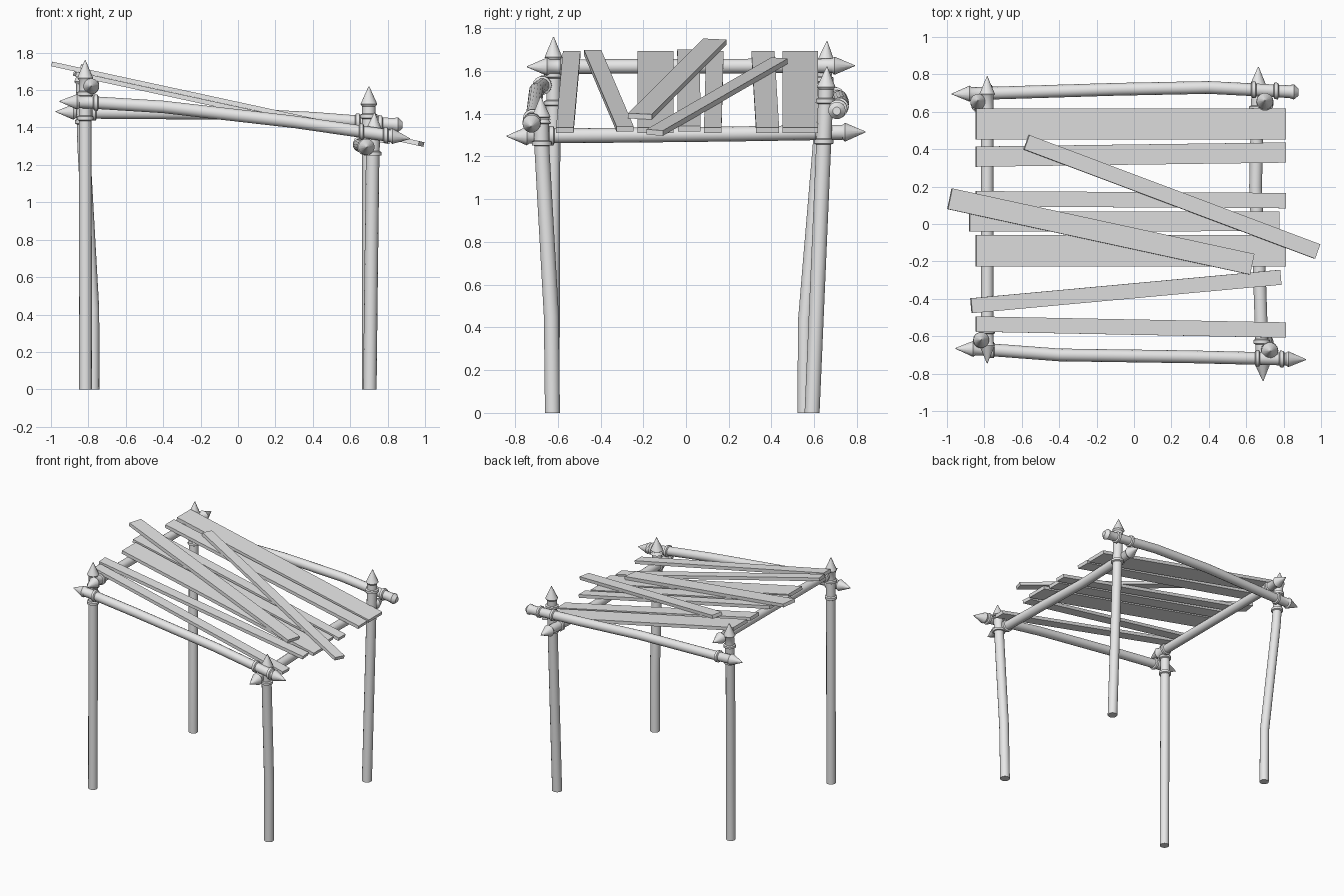
import bpy, bmesh, math
from mathutils import Matrix, Vector

cube = bpy.data.objects.get("Cube")
if cube:
    bpy.data.objects.remove(cube, do_unlink=True)

SIDES = 14
TIP = 0.095

wood = bpy.data.materials.new("plain_grey")
wood.use_nodes = True
grey = (0.8, 0.8, 0.8, 1)
wood.diffuse_color = grey
wood.node_tree.nodes["Principled BSDF"].inputs["Base Color"].default_value = grey


def finish(name, bm, smooth):
    bmesh.ops.recalc_face_normals(bm, faces=bm.faces)
    mesh = bpy.data.meshes.new(name)
    bm.to_mesh(mesh)
    bm.free()
    mesh.materials.append(wood)
    obj = bpy.data.objects.new(name, mesh)
    bpy.context.collection.objects.link(obj)
    if smooth:
        bpy.ops.object.select_all(action='DESELECT')
        obj.select_set(True)
        bpy.context.view_layer.objects.active = obj
        bpy.ops.object.shade_smooth_by_angle(angle=math.radians(35))


def point_on(path, axis, t):
    """Point of a bent path where its main axis reaches t."""
    for a, b in zip(path, path[1:]):
        if t <= b[axis]:
            break
    return a.lerp(b, (t - a[axis]) / (b[axis] - a[axis]))


def pole(name, axis, path, r, collars, start="point", end="point"):
    """Bent round pole with raised lashing collars and carved ends."""
    path = [Vector(p) for p in path]
    lo, hi = path[0][axis], path[-1][axis]
    ends = {"point": [(0, 0.002), (TIP, r * 1.25), (TIP + 0.012, r)],
            "blunt": [(0, r * 0.55), (0.025, r * 1.2), (0.05, r)],
            "flat": [(0, r)]}
    rings = [(lo + d, s) for d, s in ends[start]]
    rings += [(hi - d, s) for d, s in ends[end]]
    rings += [(p[axis], r) for p in path[1:-1]]
    for c in collars:
        rings += [(c - 0.014, r), (c - 0.009, r * 1.3),
                  (c + 0.009, r * 1.3), (c + 0.014, r)]
    rings.sort()
    bm = bmesh.new()
    previous = None
    for t, radius in rings:
        centre = point_on(path, axis, t)
        loop = []
        for i in range(SIDES):
            angle = math.tau * i / SIDES
            offset = Vector((0, 0, 0))
            offset[(axis + 1) % 3] = radius * math.cos(angle)
            offset[(axis + 2) % 3] = radius * math.sin(angle)
            loop.append(bm.verts.new(centre + offset))
        if previous:
            for i in range(SIDES):
                j = (i + 1) % SIDES
                bm.faces.new((previous[i], previous[j], loop[j], loop[i]))
        else:
            bm.faces.new(loop[::-1])
        previous = loop
    bm.faces.new(previous)
    finish(name, bm, True)


def roof_height(x):
    return 1.668 - 0.2165 * (x + 0.785)


def plank(name, a, b, width, lift=0.0):
    """Flat board between two end points, lying on the sloping roof."""
    a = Vector((a[0], a[1], roof_height(a[0]) + lift))
    b = Vector((b[0], b[1], roof_height(b[0]) + lift))
    along = (b - a).normalized()
    # board stays in the roof plane
    up = Vector((0.2165, 0, 1)).normalized()
    side = up.cross(along)
    turn = Matrix((along, side, up)).transposed().to_4x4()
    size = Matrix.Diagonal(((b - a).length, width, 0.025, 1))
    bm = bmesh.new()
    bmesh.ops.create_cube(bm, size=1,
                          matrix=Matrix.Translation((a + b) / 2) @ turn @ size)
    finish(name, bm, False)


# Upright posts
pole("front_right_post", 2, [(-0.815, -0.625, 0), (-0.817, -0.62, 1.76)],
     0.034, [1.45, 1.58], "flat")
pole("back_right_post", 2,
     [(-0.775, 0.555, 0), (-0.776, 0.557, 0.43), (-0.825, 0.63, 1.3),
      (-0.835, 0.66, 1.74)], 0.034, [1.43, 1.56], "flat")
pole("front_left_post", 2,
     [(0.705, -0.625, 0), (0.71, -0.63, 0.45), (0.72, -0.675, 1.25),
      (0.73, -0.68, 1.48)], 0.036, [1.26, 1.365], "flat")
pole("back_left_post", 2, [(0.7, 0.59, 0), (0.7, 0.66, 1.62)],
     0.036, [1.27, 1.46], "flat")

# Cross beams under the planks
pole("high_beam", 1, [(-0.785, -0.745, 1.62), (-0.785, 0.79, 1.625)],
     0.034, [-0.575, 0.6])
pole("low_beam", 1,
     [(0.69, -0.84, 1.295), (0.67, -0.25, 1.3), (0.65, 0.2, 1.305),
      (0.665, 0.84, 1.315)], 0.035, [-0.63, 0.62])

# Sloping side beams
pole("front_beam", 0,
     [(-0.955, -0.665, 1.54), (-0.8, -0.67, 1.535), (-0.4, -0.7, 1.51),
      (0.3, -0.71, 1.43), (0.92, -0.725, 1.34)], 0.034, [-0.76, 0.66, 0.79])
pole("back_beam", 0,
     [(-0.975, 0.695, 1.485), (-0.75, 0.7, 1.48), (-0.1, 0.72, 1.475),
      (0.4, 0.73, 1.45), (0.88, 0.705, 1.413)], 0.034, [-0.77, 0.64, 0.76],
     end="blunt")

# Roof boards, back to front
boards = [(-0.845, 0.535, 0.81, 0.535, 0.167),
          (-0.845, 0.36, 0.81, 0.382, 0.108),
          (-0.845, 0.135, 0.81, 0.125, 0.082),
          (-0.88, 0.012, 0.775, 0.015, 0.106),
          (-0.845, -0.142, 0.81, -0.142, 0.168),
          (-0.87, -0.437, 0.783, -0.285, 0.08),
          (-0.845, -0.535, 0.81, -0.567, 0.082)]
for i, (x0, y0, x1, y1, w) in enumerate(boards):
    plank("roof_plank_%d" % (i + 1), (x0, y0), (x1, y1), w)

# Loose boards lying across the roof
plank("loose_plank_wide", (-0.985, 0.135), (0.63, -0.215), 0.113, 0.026)
plank("loose_plank_narrow", (-0.575, 0.437), (0.98, -0.147), 0.082, 0.026)
